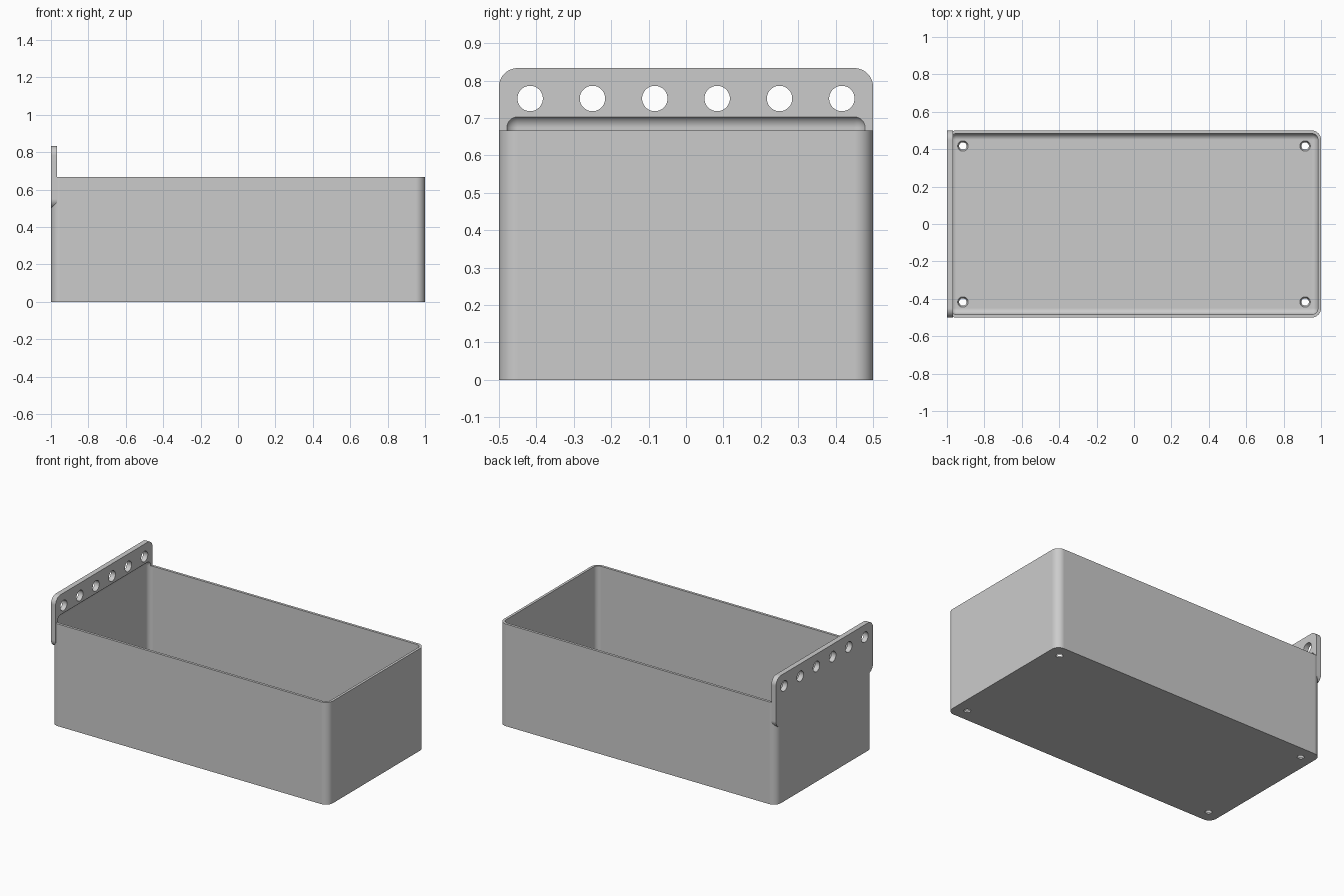
import bpy, bmesh
from math import radians
from mathutils import Matrix, Vector

if "Cube" in bpy.data.objects:
    bpy.data.objects.remove(bpy.data.objects["Cube"])

WALL = 1 / 60          # wall and floor thickness
HEIGHT = 2 / 3         # tray height

grey = bpy.data.materials.new("light grey")
grey.use_nodes = True
grey.diffuse_color = (0.6, 0.6, 0.6, 1)
grey.node_tree.nodes["Principled BSDF"].inputs["Base Color"].default_value = (0.6, 0.6, 0.6, 1)


def make_object(name, bm):
    bmesh.ops.recalc_face_normals(bm, faces=bm.faces)
    mesh = bpy.data.meshes.new(name)
    bm.to_mesh(mesh)
    bm.free()
    mesh.materials.append(grey)
    obj = bpy.data.objects.new(name, mesh)
    bpy.context.collection.objects.link(obj)
    return obj


def rounded_box(name, low, high, radius, axis=None):
    """Box with the edges along one axis rounded, or every edge if axis is None."""
    low, high = Vector(low), Vector(high)
    bm = bmesh.new()
    bmesh.ops.create_cube(bm, size=1)
    for v in bm.verts:
        v.co = Vector([l if c < 0 else h for c, l, h in zip(v.co, low, high)])
    edges = [e for e in bm.edges if axis is None
             or abs((e.verts[0].co - e.verts[1].co).normalized()[axis]) > 0.9]
    bmesh.ops.bevel(bm, geom=edges, offset=radius, segments=10, profile=0.5, affect='EDGES')
    return make_object(name, bm)


def round_cutter(name, centre, r1, r2, depth, turn=None):
    bm = bmesh.new()
    matrix = Matrix.Translation(centre) @ (turn or Matrix())
    bmesh.ops.create_cone(bm, cap_ends=True, segments=40, radius1=r1, radius2=r2,
                          depth=depth, matrix=matrix)
    return make_object(name, bm)


def combine(target, tool, operation):
    tool.hide_render = True
    mod = target.modifiers.new(tool.name, 'BOOLEAN')
    mod.operation, mod.solver, mod.object = operation, 'EXACT', tool
    bpy.context.view_layer.objects.active = target
    bpy.ops.object.modifier_apply(modifier=mod.name)
    bpy.data.objects.remove(tool)


# Tray body with rounded upright corners, joined to the hanging plate
tray = rounded_box("tray", (-1, -0.5, 0), (1, 0.5, HEIGHT), 0.05, axis=2)
plate = rounded_box("hanging_plate", (-1, -0.5, 0.5), (-1 + 2 * WALL, 0.5, 5 / 6), 0.05, axis=0)
combine(tray, plate, 'UNION')

# Hollow, which also bites a shallow recess into the plate above the rim
hollow = rounded_box("hollow", (-1 + WALL, -0.5 + WALL, WALL),
                     (1 - WALL, 0.5 - WALL, 0.7075), 2 * WALL)
combine(tray, hollow, 'DIFFERENCE')

# Row of holes in the plate
for i in range(6):
    y = (2 * i - 5) / 12
    cutter = round_cutter("plate_hole", (-1 + WALL, y, 0.752), 0.034, 0.034, 0.1,
                          Matrix.Rotation(radians(90), 4, 'Y'))
    combine(tray, cutter, 'DIFFERENCE')

# Tapered drain holes in the floor corners
for x in (-0.915, 0.915):
    for y in (-0.417, 0.417):
        cutter = round_cutter("drain_hole", (x, y, WALL / 2), 0.016, 0.032, 2 * WALL)
        combine(tray, cutter, 'DIFFERENCE')

# Smooth fillets, crisp edges
bpy.ops.object.select_all(action='DESELECT')
tray.select_set(True)
bpy.context.view_layer.objects.active = tray
bpy.ops.object.shade_smooth_by_angle(angle=radians(30))
weighted = tray.modifiers.new("even_shading", 'WEIGHTED_NORMAL')
weighted.keep_sharp = True
